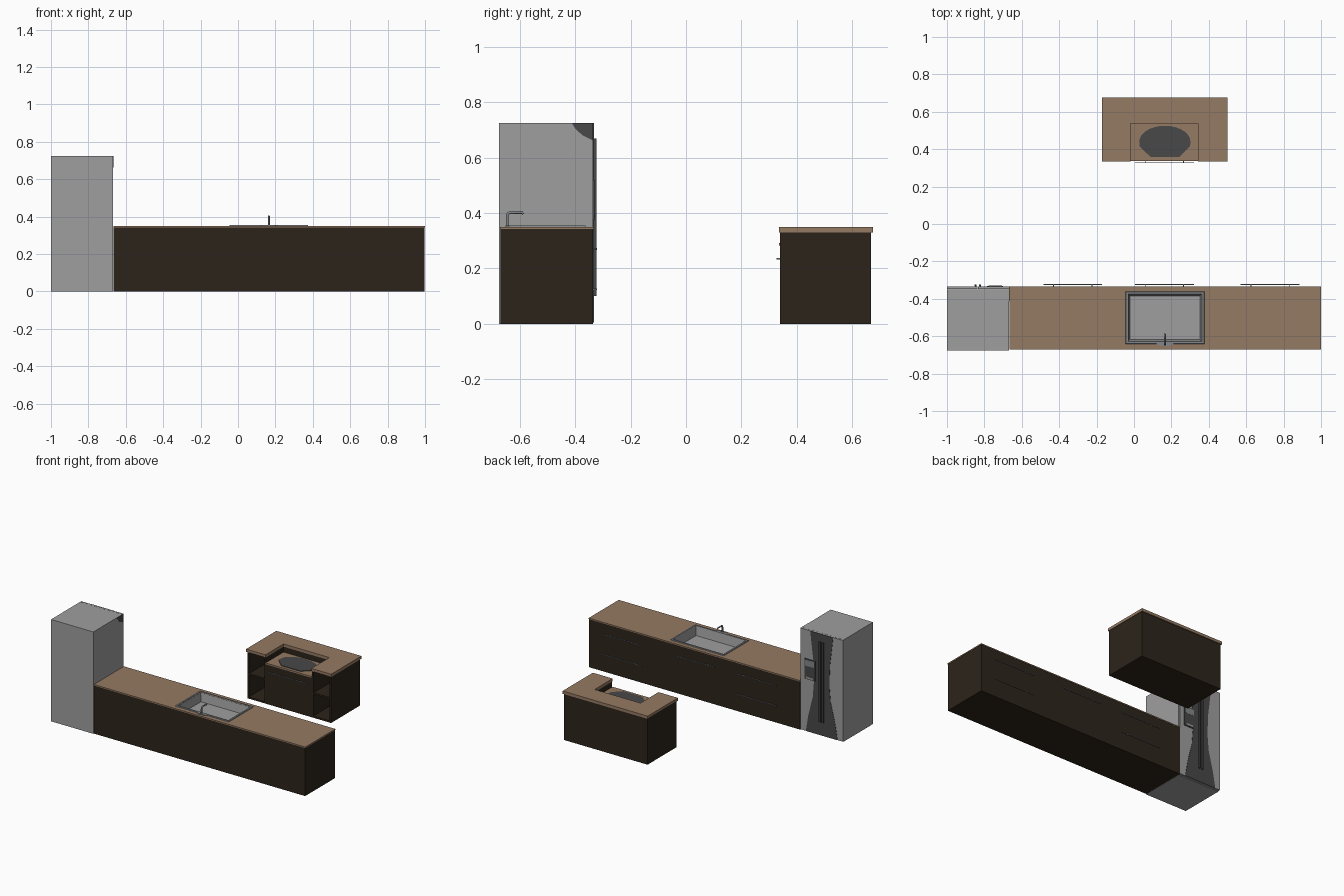
import bpy, bmesh, math
from mathutils import Vector

if "Cube" in bpy.data.objects:
    bpy.data.objects.remove(bpy.data.objects["Cube"])


def mat(name, r, g, b):
    lin = lambda c: ((c / 255 + 0.055) / 1.055) ** 2.4
    m = bpy.data.materials.new(name)
    m.diffuse_color = (lin(r), lin(g), lin(b), 1)
    m.use_nodes = True
    m.node_tree.nodes["Principled BSDF"].inputs["Base Color"].default_value = m.diffuse_color
    return m


WOOD = mat("dark_wood", 44, 36, 27)
TOP = mat("brown_worktop", 149, 122, 99)
STEEL = mat("light_steel", 160, 159, 159)
RIM = mat("rim_steel", 132, 135, 138)
CHAR = mat("charcoal", 72, 72, 72)


def finish(name, bm, m):
    bmesh.ops.recalc_face_normals(bm, faces=bm.faces[:])
    me = bpy.data.meshes.new(name)
    bm.to_mesh(me)
    bm.free()
    me.materials.append(m)
    ob = bpy.data.objects.new(name, me)
    bpy.context.collection.objects.link(ob)
    return ob


def box(name, x0, x1, y0, y1, z0, z1, m):
    bm = bmesh.new()
    bmesh.ops.create_cube(bm, size=1)
    for v in bm.verts:
        v.co = ((x0 + x1) / 2 + v.co.x * (x1 - x0),
                (y0 + y1) / 2 + v.co.y * (y1 - y0),
                (z0 + z1) / 2 + v.co.z * (z1 - z0))
    return finish(name, bm, m)


def slab(name, pts, offset, m):
    """Flat outline extruded by an offset vector."""
    bm = bmesh.new()
    f = bm.faces.new([bm.verts.new(p) for p in pts])
    r = bmesh.ops.extrude_face_region(bm, geom=[f])
    vs = [g for g in r["geom"] if isinstance(g, bmesh.types.BMVert)]
    bmesh.ops.translate(bm, verts=vs, vec=Vector(offset))
    if f.is_valid and not any(len(e.link_faces) == 1 for e in f.edges):
        pass
    else:
        bm.faces.new([v for v in f.verts]) if not f.is_valid else None
    return finish(name, bm, m)


def rect_loft(name, loops, m, closed=False, cap_last=False, cap_first=False):
    """Rectangular rings (x0, x1, y0, y1, z) joined one to the next."""
    bm = bmesh.new()
    rings = [[bm.verts.new(p) for p in ((a, c, z), (b, c, z), (b, d, z), (a, d, z))]
             for a, b, c, d, z in loops]
    pairs = list(zip(rings, rings[1:])) + ([(rings[-1], rings[0])] if closed else [])
    for r, s in pairs:
        for i in range(4):
            j = (i + 1) % 4
            bm.faces.new((r[i], r[j], s[j], s[i]))
    if cap_last:
        bm.faces.new(rings[-1])
    if cap_first:
        bm.faces.new(rings[0])
    return finish(name, bm, m)


def tube(name, pts, radius, m, sides=10):
    bm = bmesh.new()
    pts = [Vector(p) for p in pts]
    rings = []
    for i, p in enumerate(pts):
        t = (pts[min(i + 1, len(pts) - 1)] - pts[max(i - 1, 0)]).normalized()
        u = Vector((1, 0, 0))
        w = t.cross(u)
        rings.append([bm.verts.new(p + radius * (u * math.cos(a) + w * math.sin(a)))
                      for a in (k * math.tau / sides for k in range(sides))])
    for r, s in zip(rings, rings[1:]):
        for k in range(sides):
            bm.faces.new((r[k], r[(k + 1) % sides], s[(k + 1) % sides], s[k]))
    bm.faces.new(rings[0])
    bm.faces.new(rings[-1])
    ob = finish(name, bm, m)
    for poly in ob.data.polygons:
        poly.use_smooth = len(poly.vertices) == 4
    return ob


def handle(name, x0, x1, y, z, side):
    """Thin bar on two posts; side is +1 or -1 along y."""
    yb = y + side * 0.012
    box(name + "_bar", x0, x1, yb - 0.002, yb + 0.002, z - 0.003, z + 0.003, RIM)
    for i, x in enumerate((x0 + 0.055, x1 - 0.055)):
        lo, hi = sorted((y, yb))
        box(f"{name}_post_{i}", x - 0.002, x + 0.002, lo, hi, z - 0.002, z + 0.002, RIM)


# --- long counter: cabinet with open top, worktop with sink hole
CX0, CX1, CY0, CY1 = -0.665, 0.998, -0.67, -0.335
HOLE = (-0.03, 0.362, -0.627, -0.377)
rect_loft("counter_cabinet", [(CX0, CX1, CY0, CY1, 0), (CX0, CX1, CY0, CY1, 0.342)],
          WOOD, cap_first=True)
OUT = (CX0, 1.0, CY0 - 0.001, CY1 + 0.002)
rect_loft("counter_worktop", [OUT + (0.342,), OUT + (0.35,), HOLE + (0.35,), HOLE + (0.342,)],
          TOP, closed=True)

# --- sink: raised rim and basin
rect_loft("sink_rim", [(-0.046, 0.376, -0.641, -0.361, 0.350), (-0.044, 0.374, -0.639, -0.363, 0.355),
                       (-0.033, 0.363, -0.628, -0.374, 0.355), (-0.030, 0.360, -0.625, -0.377, 0.348)], RIM)
rect_loft("sink_basin", [(-0.030, 0.360, -0.625, -0.377, 0.348), (-0.022, 0.352, -0.617, -0.385, 0.290)],
          STEEL, cap_last=True)
slab("tap_plate", [(0.11, -0.635, 0.35), (0.14, -0.652, 0.35), (0.19, -0.652, 0.35), (0.22, -0.635, 0.35)],
     (0, 0, 0.005), RIM)

# --- tap: upright with a bent spout
bend = [(0.165, -0.633 - 0.013 * math.cos(a), 0.389 + 0.013 * math.sin(a))
        for a in (i * math.pi / 10 for i in range(6))]
tube("tap", [(0.165, -0.646, 0.35)] + bend + [(0.165, -0.592, 0.402), (0.165, -0.588, 0.396)], 0.005, RIM)

# --- counter handles
for i, (x0, x1, heights) in enumerate([(-0.485, -0.17, (0.27, 0.125)), (0.005, 0.32, (0.27,)),
                                       (0.57, 0.885, (0.27, 0.125))]):
    for j, z in enumerate(heights):
        handle(f"counter_handle_{i}_{j}", x0, x1, CY1, z, 1)

# --- fridge: body and two doors
FX0, FX1, FM = -1.0, -0.667, -0.835
box("fridge_body", FX0, FX1, -0.675, -0.349, 0, 0.725, STEEL)
box("fridge_door_left", FX0, FM - 0.001, -0.348, -0.335, 0.004, 0.725, STEEL)
box("fridge_door_right", FM + 0.001, FX1, -0.348, -0.335, 0.004, 0.725, STEEL)

# dark waisted panel on the doors and dark corner patch on the side
prof = [(0.125, 0.004), (0.105, 0.12), (0.07, 0.26), (0.06, 0.38), (0.065, 0.52), (0.08, 0.64), (0.09, 0.725)]
outline = [(FM + w, -0.335, z) for w, z in prof] + [(FM - w, -0.335, z) for w, z in reversed(prof)]
slab("door_dark_panel", outline, (0, 0.002, 0), CHAR)
slab("side_dark_corner", [(FX1, -0.335, 0.725), (FX1, -0.412, 0.725), (FX1, -0.40, 0.705),
                          (FX1, -0.375, 0.682), (FX1, -0.335, 0.662)], (0.001, 0, 0), CHAR)

# fridge handles and dispenser
for s in (-1, 1):
    x = FM + s * 0.012
    box(f"fridge_handle_{s}", x - 0.006, x + 0.006, -0.332, -0.324, 0.10, 0.67, CHAR)
    for z in (0.13, 0.64):
        box(f"fridge_handle_post_{s}_{z}", x - 0.004, x + 0.004, -0.336, -0.33, z - 0.01, z + 0.01, CHAR)
box("dispenser_frame", -0.785, -0.70, -0.335, -0.331, 0.375, 0.52, CHAR)
box("dispenser_panel", -0.778, -0.707, -0.332, -0.330, 0.47, 0.512, RIM)
box("dispenser_tray", -0.770, -0.715, -0.332, -0.329, 0.382, 0.395, STEEL)

# --- island: shell panels
IX0, IX1, IY0, IY1 = -0.165, 0.495, 0.34, 0.668
NX0, NX1, NY = -0.018, 0.343, 0.538
T = 0.012
box("island_base", IX0, IX1, IY0, IY1, 0, T, WOOD)
box("island_back", IX0, IX1, NY, IY1, T, 0.33, WOOD)
box("island_core", NX0, NX1, IY0, NY, T, 0.282, WOOD)
for side, a, b in (("left", IX0, NX0), ("right", NX1, IX1)):
    box(f"island_{side}_wall_a", a, a + T, IY0, NY, T, 0.33, WOOD)
    box(f"island_{side}_wall_b", b - T, b, IY0, NY, T, 0.33, WOOD)
    box(f"island_{side}_shelf", a + T, b - T, IY0 + 0.004, NY, 0.165, 0.177, WOOD)

# island worktop: U shape around the lowered hob
slab("island_worktop", [(x, y, 0.33) for x, y in (
    (-0.171, 0.335), (NX0, 0.335), (NX0, NY), (NX1, NY), (NX1, 0.335),
    (0.499, 0.335), (0.499, 0.675), (-0.171, 0.675))], (0, 0, 0.02), TOP)
box("hob_worktop", NX0, NX1, 0.336, NY, 0.282, 0.292, TOP)

# hob: half ellipse at the back, chamfered front
hob = [(0.165 + 0.137 * math.cos(a), 0.44 + 0.085 * math.sin(a), 0.292)
       for a in (i * math.pi / 14 for i in range(15))]
hob += [(0.03, 0.415, 0.292), (0.09, 0.357, 0.292), (0.24, 0.357, 0.292), (0.30, 0.415, 0.292)]
slab("hob", hob, (0, 0, 0.004), CHAR)
handle("island_handle", 0.005, 0.32, IY0, 0.235, -1)
